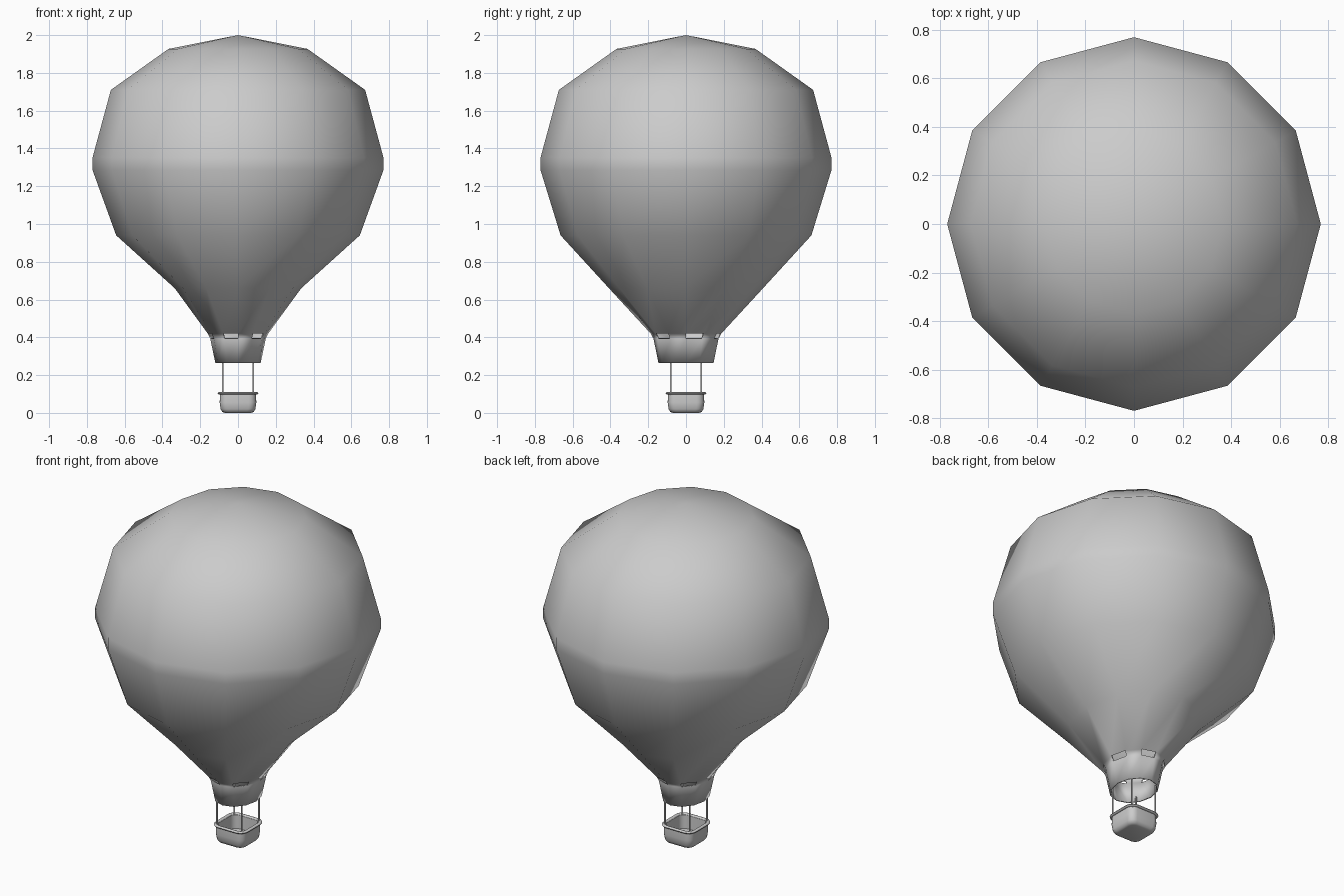
import bpy, bmesh, math

if "Cube" in bpy.data.objects:
    bpy.data.objects.remove(bpy.data.objects["Cube"])


def loft(name, rings, skip=None, loop=False, cap=False, tip=None, angle=50):
    """Skin a list of equal-length point rings into one mesh object."""
    bm = bmesh.new()
    rows = [[bm.verts.new(p) for p in ring] for ring in rings]
    n = len(rows[0])
    pairs = list(zip(rows, rows[1:] + rows[:1]))
    if not loop:
        pairs.pop()
    for r, (a, b) in enumerate(pairs):
        for k in range(n):
            if skip and skip(r, k):
                continue
            m = (k + 1) % n
            bm.faces.new((a[k], a[m], b[m], b[k]))
    if cap:
        bm.faces.new(rows[0][::-1])
        bm.faces.new(rows[-1])
    if tip:
        t = bm.verts.new(tip)
        for k in range(n):
            bm.faces.new((rows[-1][k], rows[-1][(k + 1) % n], t))
    bmesh.ops.recalc_face_normals(bm, faces=bm.faces)
    me = bpy.data.meshes.new(name)
    bm.to_mesh(me)
    bm.free()
    ob = bpy.data.objects.new(name, me)
    bpy.context.collection.objects.link(ob)
    bpy.ops.object.select_all(action='DESELECT')
    ob.select_set(True)
    bpy.context.view_layer.objects.active = ob
    bpy.ops.object.shade_smooth_by_angle(angle=math.radians(angle))
    return ob


def oval(z, rx, ry, n=12, cx=0, cy=0):
    return [(cx + rx * math.cos(2 * math.pi * k / n),
             cy + ry * math.sin(2 * math.pi * k / n), z) for k in range(n)]


def rounded_square(z, half, radius, seg=5):
    pts = []
    c = half - radius
    for q, (sx, sy) in enumerate(((1, 1), (-1, 1), (-1, -1), (1, -1))):
        for i in range(seg + 1):
            a = math.pi / 2 * (q + i / seg)
            pts.append((sx * c + radius * math.cos(a), sy * c + radius * math.sin(a), z))
    return pts


# Envelope with skirt: 12 gores, alternate vents left open in the second row
profile = [(0.265, 0.12, 0.146), (0.393, 0.147, 0.172), (0.42, 0.16, 0.187),
           (0.66, 0.335, 0.408), (0.94, 0.645, 0.664), (1.285, 0.77, 0.77),
           (1.352, 0.77, 0.77), (1.71, 0.673, 0.673), (1.927, 0.368, 0.368)]
envelope = loft("envelope", [oval(*p) for p in profile],
                skip=lambda r, k: r == 1 and k % 2 == 0, tip=(0, 0, 2.0))
solid = envelope.modifiers.new("thickness", 'SOLIDIFY')
solid.thickness = 0.008
solid.offset = -1

# Basket: rounded open box with inner wall and floor
basket_profile = [(0.0, 0.07, 0.03), (0.005, 0.083, 0.035), (0.02, 0.092, 0.038),
                  (0.055, 0.097, 0.04), (0.104, 0.095, 0.04),
                  (0.104, 0.086, 0.034), (0.025, 0.084, 0.034)]
loft("basket", [rounded_square(*p) for p in basket_profile], cap=True)

# Padded rim around the basket top
rim = []
for i in range(8):
    a = 2 * math.pi * i / 8
    off = 0.01 * math.cos(a)
    rim.append(rounded_square(0.104 + 0.007 * math.sin(a), 0.098 + off, 0.042 + off))
loft("basket_rim", rim, loop=True)

# Four corner posts between basket and skirt
for i, (sx, sy) in enumerate(((1, 1), (-1, 1), (-1, -1), (1, -1))):
    loft(f"post_{i + 1}", [oval(z, 0.005, 0.005, 8, sx * 0.081, sy * 0.081)
                           for z in (0.09, 0.29)], cap=True)
